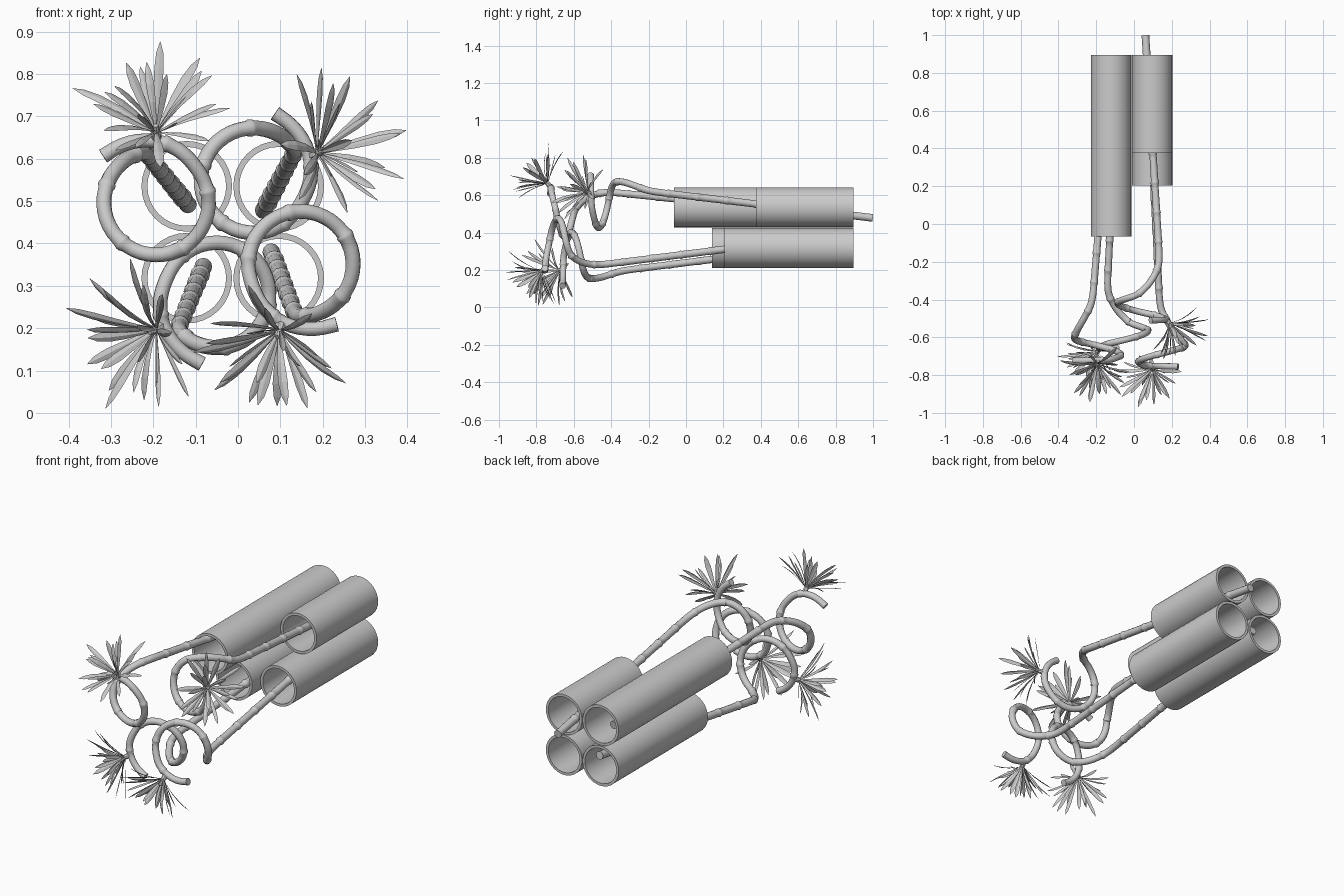
import bpy, bmesh, math, random
from mathutils import Vector

if "Cube" in bpy.data.objects:
    bpy.data.objects.remove(bpy.data.objects["Cube"])

random.seed(4)


def polar(r, deg, y):
    """Point around the y axis, angle measured in the front view."""
    a = math.radians(deg)
    return Vector((r * math.cos(a), y, r * math.sin(a)))


def select(ob):
    bpy.ops.object.select_all(action='DESELECT')
    ob.select_set(True)
    bpy.context.view_layer.objects.active = ob


def smooth(ob, angle=40):
    select(ob)
    bpy.ops.object.shade_smooth_by_angle(angle=math.radians(angle))


def tube(name, x, z, y0, y1, r=0.107):
    bpy.ops.mesh.primitive_cylinder_add(vertices=32, radius=r, depth=y1 - y0, end_fill_type='NOTHING',
                                        location=(x, (y0 + y1) / 2, z), rotation=(math.pi / 2, 0, 0))
    ob = bpy.context.object
    ob.name = name
    wall = ob.modifiers.new("wall", 'SOLIDIFY')
    wall.thickness = 0.014
    wall.offset = -1
    bpy.ops.object.modifier_apply(modifier="wall")
    smooth(ob)


# drop toward the front against turn angle of the curl, and curl radius
DROP = [(0, 0), (30, .10), (60, .165), (100, .19), (150, .21), (240, .26), (320, .295), (400, .30)]
RADIUS = [(0, .125), (300, .125), (345, .145), (400, .168)]


def lookup(table, t):
    for (a, va), (b, vb) in zip(table, table[1:]):
        if t <= b:
            return va + (vb - va) * (t - a) / (b - a)
    return table[-1][1]


def curl_point(centre, y, start, t):
    return Vector((centre[0], 0, centre[1])) + polar(lookup(RADIUS, t), start + t, y - lookup(DROP, t))


def stalk(name, centre, y, start):
    # straight run followed by a bit more than one turn
    first = curl_point(centre, y, start, 0)
    back = first + polar(-0.163, start + 26, 1.208)
    path = [back.lerp(first, i / 30) for i in range(30)]
    path += [curl_point(centre, y, start, t) for t in range(0, 397, 6)]
    for _ in range(3):
        path = [path[0]] + [(a + 2 * b + c) / 4 for a, b, c in zip(path, path[1:], path[2:])] + [path[-1]]
    dist = [0]
    for a, b in zip(path, path[1:]):
        dist.append(dist[-1] + (b - a).length)
    total = dist[-1]
    # slightly raised joints along the stalk
    gap = total / 14
    samples = {0: 1.0, total: 1.05}
    for k in range(14):
        for off, f in ((-.010, 1.0), (-.003, 1.13), (.003, 1.13), (.008, .96)):
            if k:
                samples[k * gap + off] = f
        for j in range(1, 7):
            samples[k * gap + .012 + (gap - .026) * j / 7] = .95 + .05 * j / 7
    cu = bpy.data.curves.new(name, 'CURVE')
    cu.dimensions = '3D'
    cu.bevel_depth = 1
    cu.bevel_resolution = 4
    cu.use_fill_caps = True
    keys = sorted(samples)
    sp = cu.splines.new('POLY')
    sp.points.add(len(keys) - 1)
    i = 0
    for p, s in zip(sp.points, keys):
        while i < len(dist) - 2 and dist[i + 1] < s:
            i += 1
        co = path[i].lerp(path[i + 1], (s - dist[i]) / (dist[i + 1] - dist[i]))
        p.co = (*co, 1)
        p.radius = samples[s] * (.021 - .004 * s / total)
    ob = bpy.data.objects.new(name, cu)
    bpy.context.collection.objects.link(ob)
    select(ob)
    bpy.ops.object.convert(target='MESH')
    smooth(bpy.context.object)


def leaf(bm, base, d, axis, length, width):
    # narrow pointed blade that bends outward, folded along its middle
    side = d.cross(axis).normalized()
    bend = -(axis - d * axis.dot(d)).normalized() * random.uniform(-.02, .06)
    up = side.cross(d)
    rows = []
    for u, w in ((0, .3), (.2, .45), (.45, .8), (.7, 1), (.88, .75), (1, .05)):
        c = base + d * length * u + bend * (u * u - u * .5)
        h = side * width * w / 2
        rows.append([bm.verts.new(v) for v in (c - h, c + up * width * w * .15, c + h)])
    for a, b in zip(rows, rows[1:]):
        for j in (0, 1):
            bm.faces.new((a[j], a[j + 1], b[j + 1], b[j]))


def tuft(name, centre, y, start):
    foot = curl_point(centre, y, start, 347)
    axis = polar(.72, start + 349, -.70).normalized()
    u = axis.orthogonal().normalized()
    v = axis.cross(u)
    bm = bmesh.new()
    n = 22
    for i in range(n):
        tilt = math.radians(8 + 60 * math.sqrt((i + .5) / n))
        turn = i * 2.39996 + random.uniform(-.2, .2)
        d = axis * math.cos(tilt) + (u * math.cos(turn) + v * math.sin(turn)) * math.sin(tilt)
        length = random.uniform(.16, .225)
        base = foot + axis * .025
        if d.z < 0:  # keep the lowest tips above the ground
            length = min(length, (base.z - .012) / -d.z)
        leaf(bm, base, d, axis, length, random.uniform(.018, .026))
    # short shoot holding the leaves
    rings = []
    for h, r in ((0, .014), (.025, .013), (.05, .006)):
        rings.append([bm.verts.new(foot + axis * h + (u * math.cos(k * math.pi / 4) + v * math.sin(k * math.pi / 4)) * r)
                      for k in range(8)])
    for a, b in zip(rings, rings[1:]):
        for k in range(8):
            bm.faces.new((a[k], a[(k + 1) % 8], b[(k + 1) % 8], b[k]))
    bm.faces.new(rings[-1])
    me = bpy.data.meshes.new(name)
    bm.to_mesh(me)
    bm.free()
    bpy.context.collection.objects.link(bpy.data.objects.new(name, me))


# place: tube x, z, front end; curl centre, curl start y, curl start angle
PARTS = {
    "upper_left": ((-.121, .535, -.065), (-.193, .497), -.425, 103),
    "upper_right": ((.096, .535, .375), (.036, .549), -.21, 36),
    "lower_right": ((.096, .318, .205), (.148, .352), -.455, 265),
    "lower_left": ((-.121, .318, .14), (-.05, .278), -.36, 222),
}
for place, ((x, z, y0), centre, y, start) in PARTS.items():
    tube(place + "_tube", x, z, y0, .895)
    stalk(place + "_stalk", centre, y, start)
    tuft(place + "_leaves", centre, y, start)
